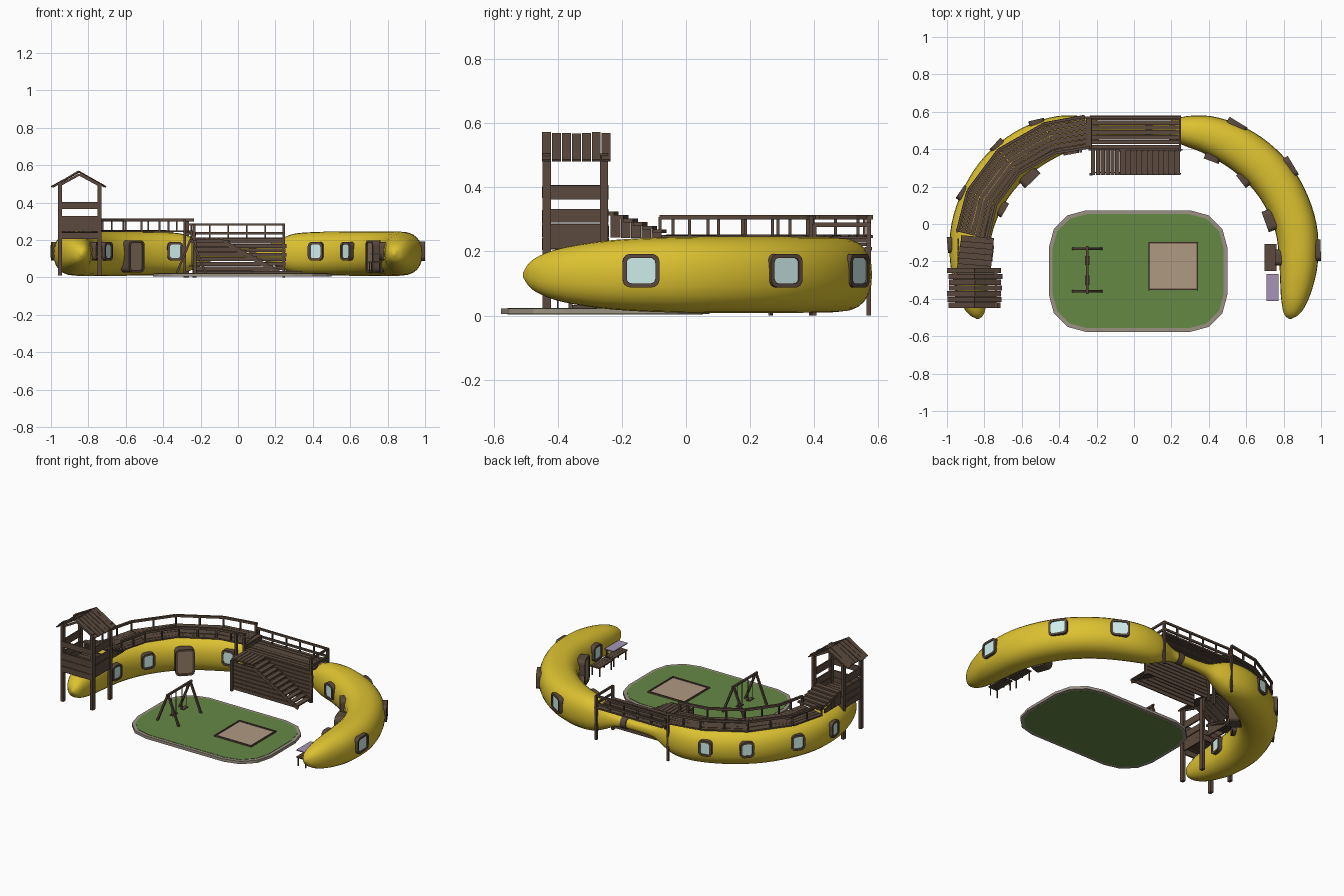
import bpy, bmesh, math, random
from mathutils import Vector, Matrix

if "Cube" in bpy.data.objects:
    bpy.data.objects.remove(bpy.data.objects["Cube"])
random.seed(4)

def material(name, c):
    m = bpy.data.materials.new(name)
    m.diffuse_color = (*c, 1)
    m.use_nodes = True
    m.node_tree.nodes["Principled BSDF"].inputs["Base Color"].default_value = m.diffuse_color
    return m

YELLOW = material("yellow", (0.72, 0.54, 0.03))
WOOD = material("dark_wood", (0.105, 0.068, 0.047))
GLASS = material("pale_glass", (0.62, 0.86, 0.84))
DOOR = material("door_tan", (0.28, 0.20, 0.13))
GRASS = material("grass", (0.13, 0.25, 0.06))
KERB = material("kerb_stone", (0.33, 0.28, 0.23))
SAND = material("sand", (0.42, 0.32, 0.22))
LILAC = material("lilac", (0.38, 0.30, 0.48))

def finish(name, bm, mat, smooth=False):
    bmesh.ops.recalc_face_normals(bm, faces=bm.faces)
    me = bpy.data.meshes.new(name)
    bm.to_mesh(me)
    bm.free()
    for p in me.polygons:
        p.use_smooth = smooth
    me.materials.append(mat)
    ob = bpy.data.objects.new(name, me)
    bpy.context.collection.objects.link(ob)
    return ob

def box(bm, c, s):
    bmesh.ops.create_cube(bm, size=1, matrix=Matrix.Translation(c) @ Matrix.Diagonal((*s, 1)))

def beam(bm, p, q, w, h):
    """Board from p to q, width w sideways and thickness h."""
    p, q = Vector(p), Vector(q)
    x = (q - p).normalized()
    side = Vector((0, 1, 0)) if abs(x.z) > 0.99 else Vector((0, 0, 1)).cross(x).normalized()
    rot = Matrix((x, side, x.cross(side))).transposed().to_4x4()
    bmesh.ops.create_cube(bm, size=1, matrix=Matrix.Translation((p + q) / 2) @ rot @ Matrix.Diagonal(((q - p).length, w, h, 1)))

def jit(a):
    return random.uniform(-a, a)

# Curved hollow houses: centre line x, y, half width, half height
PATH = [(0.835, -0.508, .006, .008), (0.838, -0.48, .04, .045), (0.855, -0.41, .07, .078), (0.872, -0.30, .092, .100),
        (0.880, -0.18, .105, .112), (0.866, -0.02, .112, .118), (0.807, 0.14, .116, .119), (0.712, 0.28, .119, .119),
        (0.575, 0.395, .116, .118), (0.42, 0.470, .104, .116), (0.30, 0.495, .085, .106),
        (0.22, 0.50, .062, .075), (0.15, 0.50, .038, .042), (0.08, 0.50, .030, .032), (0, 0.50, .03, .03)]

def smooth_path(pts, n=4):
    out = []
    for i in range(len(pts) - 1):
        a, b, c, d = [Vector(pts[min(max(i + k, 0), len(pts) - 1)]) for k in (-1, 0, 1, 2)]
        for t in [k / n for k in range(n)]:
            out.append(0.5 * (2 * b + (c - a) * t + (2 * a - 5 * b + 4 * c - d) * t * t + (3 * b - a - 3 * c + d) * t ** 3))
    return out + [Vector(pts[-1])]

LINE = smooth_path(PATH)

def house(name, sx):
    bm, rings = bmesh.new(), []
    for i, v in enumerate(LINE):
        t = (LINE[min(i + 1, len(LINE) - 1)] - LINE[max(i - 1, 0)]).xy.normalized()
        ring = []
        for k in range(24):
            a = math.tau * k / 24
            c, s = [math.copysign(abs(f(a)) ** 0.87, f(a)) for f in (math.cos, math.sin)]
            ring.append(bm.verts.new((sx * (v.x + t.y * c * v.z), v.y - t.x * c * v.z, 0.127 + s * v.w)))
        rings.append(ring)
    for a, b in zip(rings, rings[1:]):
        for k in range(24):
            bm.faces.new((a[k], a[(k + 1) % 24], b[(k + 1) % 24], b[k]))
    bm.faces.new(rings[0])
    finish(name, bm, YELLOW, True)

house("right_house", 1)
house("left_house", -1)
bm = bmesh.new()
bmesh.ops.create_cone(bm, cap_ends=True, segments=16, radius1=.038, radius2=.038, depth=.04,
                      matrix=Matrix.Translation((.08, .5, .128)) @ Matrix.Rotation(math.pi / 2, 4, 'Y'))
finish("neck_collar", bm, WOOD)

# Windows and doors, each turned away from the nearest centre line point
def outline(w, h, r, n=4):
    return [(sx * (w / 2 - r) + r * math.cos(a), sy * (h / 2 - r) + r * math.sin(a))
            for q, (sx, sy) in enumerate([(1, 1), (-1, 1), (-1, -1), (1, -1)])
            for a in [(q + k / n) * math.pi / 2 for k in range(n + 1)]]

def slab(bm, pts, d0, d1, M):
    lo, hi = [[bm.verts.new(M @ Vector((x, y, d))) for x, y in pts] for d in (d0, d1)]
    bm.faces.new(lo)
    bm.faces.new(hi)
    for k in range(len(pts)):
        j = (k + 1) % len(pts)
        bm.faces.new((lo[k], lo[j], hi[j], hi[k]))

def opening(name, x, y, w, h, z, fill, d=.012):
    near = min(LINE, key=lambda v: (abs(x) - v.x) ** 2 + (y - v.y) ** 2)
    sx = math.copysign(1, x)
    n = Vector((x - sx * near.x, y - near.y, 0)).normalized()
    base = Vector((sx * near.x, near.y, z)) + n * near.z
    up = Vector((0, 0, 1))
    M = Matrix.Translation(base) @ Matrix((up.cross(n), up, n)).transposed().to_4x4()
    bm = bmesh.new()
    loops = [[bm.verts.new(M @ Vector((a, b, dd))) for a, b in outline(ww, hh, r)]
             for ww, hh, r, dd in ((w, h, .025, -.03), (w, h, .025, d), (w - .026, h - .026, .015, d), (w - .026, h - .026, .015, -.03))]
    for i in range(4):
        a, b = loops[i], loops[(i + 1) % 4]
        for k in range(len(a)):
            j = (k + 1) % len(a)
            bm.faces.new((a[k], a[j], b[j], b[k]))
    finish(name + "_frame", bm, WOOD)
    bm = bmesh.new()
    slab(bm, outline(w - .022, h - .022, .015), -.03, d - .006, M)
    finish(name + "_panel", bm, fill)

for i, (x, y) in enumerate([(1, -.14), (.86, .32), (.57, .56)]):
    opening(f"large_window_{i}", x, y, .115, .105, .14, GLASS)
for i, (x, y) in enumerate([(.41, .33), (.59, .24), (.75, -.18), (-.33, .35), (-.67, .06), (-.74, -.16),
                            (-.52, .54), (-.71, .40), (-.91, .16), (-.97, -.11)]):
    opening(f"window_{i}", x, y, .085, .10, .14, GLASS, .02 if i < 6 else .012)
opening("left_door", -.53, .22, .115, .17, .112, DOOR, .035)
opening("right_door", .70, .01, .115, .17, .112, DOOR, .035)

# Curved roof deck of lengthwise boards with rails on both sides
DECK = [Vector(p) for p in [(-.865, -.06, 0), (-.815, .14, 0), (-.67, .335, 0), (-.45, .46, 0), (-.25, .495, 0)]]
def deck_pt(i, off, z):
    t = (DECK[min(i + 1, 4)] - DECK[max(i - 1, 0)]).normalized()
    return DECK[i] + Vector((-t.y, t.x, 0)) * off + Vector((0, 0, z))

planks, rails = bmesh.new(), bmesh.new()
for i in range(4):
    for k in range(7):
        off = -.078 + k * .026
        beam(planks, deck_pt(i, off, .247 + jit(.002)), deck_pt(i + 1, off, .247 + jit(.002)), .024, .009)
    for s in (-.086, .082):
        a, b = deck_pt(i, s, .307), deck_pt(i + 1, s, .307)
        beam(rails, a, b, .014, .014)
        for t in (0, .5):
            p = a.lerp(b, t)
            beam(rails, p - Vector((0, 0, .065)), p, .009, .009)
for x, y, top in [(-.27, .57, .31), (-.285, .39, .31), (-.235, .40, .285), (.245, .57, .285), (.245, .40, .285),
                  (-.23, .265, .20)]:
    beam(rails, (x, y, 0), (x, y, top), .014, .014)

# Bridge deck over the neck, its rails and back boards
for k in range(7):
    box(planks, (.005 + jit(.006), .412 + k * .026, .208 + jit(.002)), (.485, .023, .01))
for k in range(3):
    box(planks, (-.235 + jit(.01), .49, .222 + k * .01), (.03, .16, .009))
for a, b in [((-.27, .57), (.25, .57)), ((.245, .40), (.245, .575))]:
    for z in (.283, .235):
        beam(rails, (*a, z), (*b, z), .01, .013)
for k in range(6):
    x = -.25 + k * .099
    beam(rails, (x, .57, .20), (x, .57, .283), .009, .009)
for k in range(8):
    box(planks, (.01 + jit(.01), .398, .025 + k * .024), (.48, .008, .021))
finish("deck_railings", rails, WOOD)
finish("deck_boards", planks, WOOD)

# Side stairs with landing, stringers and boarded skirt
st = bmesh.new()
for k in range(6):
    box(st, (-.219 + k * .026, .33, .208), (.023, .135, .009))
for k in range(11):
    box(st, (-.06 + k * .029, .33, .192 - k * .0165), (.032, .135, .008))
for y in (.268, .392):
    beam(st, (-.08, y, .19), (.245, y, .012), .008, .022)
for k in range(7):
    z = .02 + k * .026
    end = .22 - k * .047
    box(st, ((-.23 + end) / 2, .275, z), (end + .23, .007, .022))
finish("stairs", st, WOOD)

# Lookout tower: posts, floor, walls, gable roof, steps
tw = bmesh.new()
for x in (-.952, -.74):
    for y in (-.434, -.256):
        beam(tw, (x, y, .01), (x, y, .505), .026, .02)
    for z, h in [(.225, .036), (.265, .04), (.31, .042), (.385, .045)]:
        box(tw, (x, -.345, z + jit(.003)), (.009, .205, h))
for z, h in [(.225, .036), (.265, .04), (.31, .042), (.385, .036)]:
    box(tw, (-.846, -.445, z + jit(.003)), (.215, .009, h))
for z in (.225, .262):
    box(tw, (-.846, -.245, z), (.21, .009, .034))
for k in range(7):
    y = -.435 + k * .031
    box(tw, (-.846, -.43 + k * .029, .25), (.205, .026, .01))
    for s in (-1, 1):
        beam(tw, (-.851, y, .566 + jit(.003)), (-.851 + s * (.142 + jit(.006)), y, .484), .028, .008)
for y in (-.438, -.252):
    for s in (-1, 1):
        beam(tw, (-.848, y, .55), (-.848 + s * .11, y, .49), .012, .012)
finish("lookout_tower", tw, WOOD)
sp = bmesh.new()
for k in range(6):
    beam(sp, (-.945 + k * .004, -.225 + k * .03, .318 - k * .011), (-.765 + k * .003, -.24 + k * .03, .318 - k * .011), .03, .012)
for x in (-.94, -.77):
    for k in range(5):
        box(sp, (x, -.22 + k * .032, .278 - k * .006), (.009, .03, .07 - k * .011))
finish("tower_steps", sp, WOOD)

# Lawn with kerb
def pad(name, w, h, r, z0, z1, mat):
    bm = bmesh.new()
    slab(bm, outline(w, h, r, 3), z0, z1, Matrix.Translation((.022, -.252, 0)))
    finish(name, bm, mat)
pad("lawn_kerb", .955, .65, .2, 0.004, .022, KERB)
pad("lawn", .915, .61, .185, .0035, .024, GRASS)

# Sandpit
bm = bmesh.new()
box(bm, (.21, -.225, .023), (.25, .24, .008))
finish("sand", bm, SAND)
bm = bmesh.new()
for s in (-1, 1):
    box(bm, (.21, -.225 + s * .125, .026), (.265, .008, .014))
    box(bm, (.21 + s * .129, -.225, .026), (.008, .26, .014))
finish("sandpit_edge", bm, WOOD)

# Swing set
bm = bmesh.new()
for y in (-.36, -.132):
    for s in (-1, 1):
        beam(bm, (-.25 + s * .08, y, .015), (-.25, y, .21), .012, .012)
beam(bm, (-.25, -.375, .207), (-.25, -.117, .207), .012, .012)
for y in (-.30, -.195):
    box(bm, (-.25, y, .06), (.025, .05, .006))
    for s in (-.022, .022):
        beam(bm, (-.25, y + s, .06), (-.25, y + s, .205), .003, .003)
finish("swing_set", bm, WOOD)

# Table and bench beside the right house, with lilac top
bm = bmesh.new()
for yc, xc in ((-.18, .73), (-.34, .74)):
    for k in range(3):
        box(bm, (xc - .022 + k * .022, yc, .08), (.021, .145, .008))
    for x in (xc - .026, xc + .026):
        for y in (yc - .06, yc + .06):
            box(bm, (x, y, .05), (.006, .006, .06))
for y in (-.40, -.28):
    box(bm, (.765, y, .10), (.006, .008, .04))
finish("bench_and_table", bm, WOOD)
bm = bmesh.new()
box(bm, (.74, -.34, .125), (.065, .145, .006))
finish("lilac_top", bm, LILAC)
